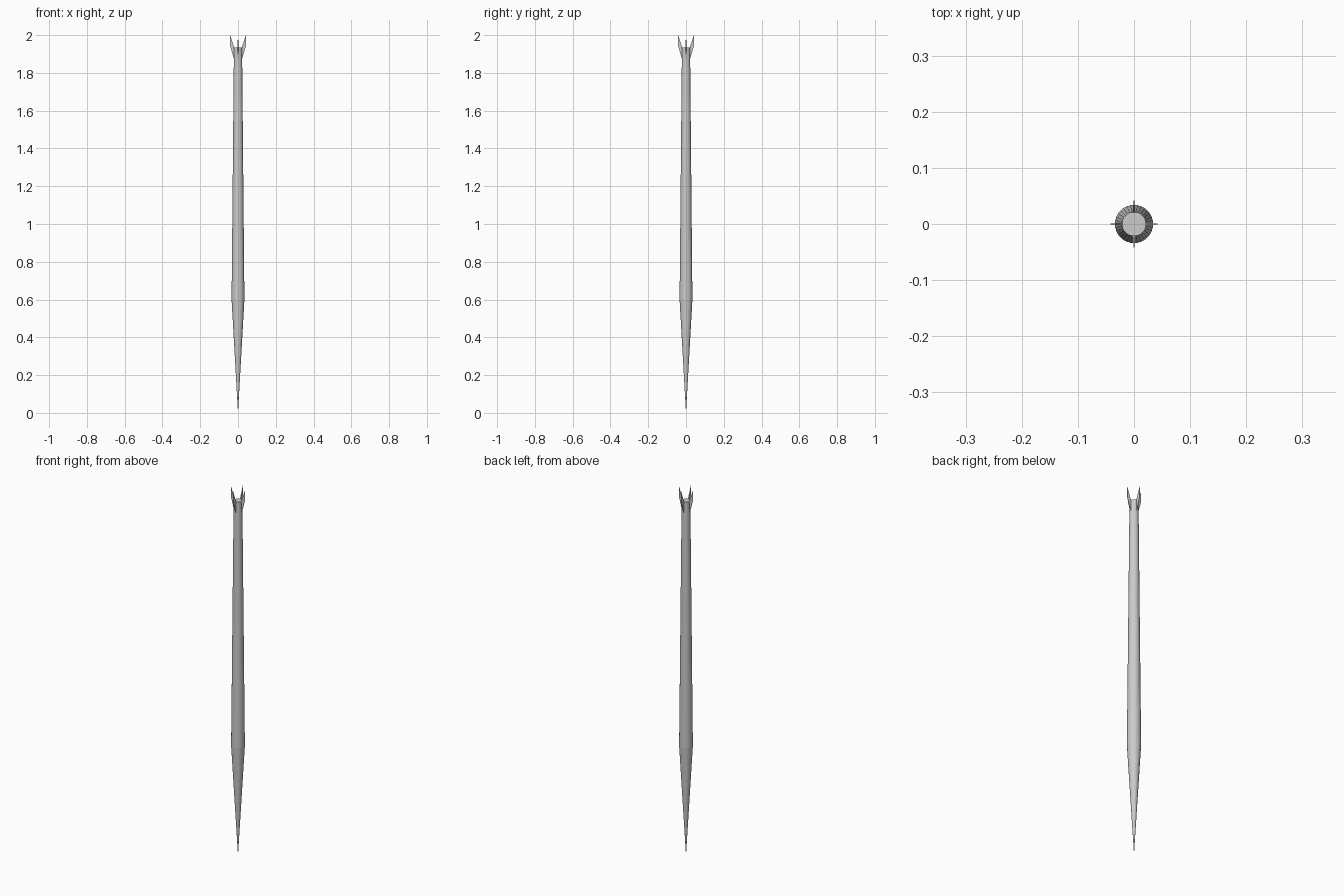
import bpy, bmesh, math
from mathutils import Matrix

if "Cube" in bpy.data.objects:
    bpy.data.objects.remove(bpy.data.objects["Cube"])

SIDES = 32


def finish(name, bm):
    bmesh.ops.recalc_face_normals(bm, faces=bm.faces[:])
    mesh = bpy.data.meshes.new(name)
    bm.to_mesh(mesh)
    bm.free()
    obj = bpy.data.objects.new(name, mesh)
    bpy.context.collection.objects.link(obj)
    return obj


# Body: long pointed nose, then a shaft narrowing gently to a flat tail
bm = bmesh.new()
rings = []
for r, z in [(0.034, 0.60), (0.0215, 1.935)]:
    rings.append([bm.verts.new((r * math.cos(a), r * math.sin(a), z))
                  for a in (2 * math.pi * i / SIDES for i in range(SIDES))])
tip = bm.verts.new((0, 0, 0))
for i in range(SIDES):
    j = (i + 1) % SIDES
    bm.faces.new((tip, rings[0][j], rings[0][i]))
    bm.faces.new((rings[0][i], rings[0][j], rings[1][j], rings[1][i]))
bm.faces.new(rings[1])
finish("shaft_body", bm)

# Tail fins: swept blades, thick at the root and thin at the outer edge
FIN = [(0.0205, 1.87, 0.0025), (0.042, 1.945, 0.0006),
       (0.042, 2.0, 0.0006), (0.0205, 1.935, 0.0025)]
for k in range(4):
    bm = bmesh.new()
    left = [bm.verts.new((x, -t, z)) for x, z, t in FIN]
    right = [bm.verts.new((x, t, z)) for x, z, t in FIN]
    bm.faces.new(left)
    bm.faces.new(right[::-1])
    for i in range(4):
        j = (i + 1) % 4
        bm.faces.new((left[i], right[i], right[j], left[j]))
    bm.transform(Matrix.Rotation(k * math.pi / 2, 4, 'Z'))
    finish(f"tail_fin_{k + 1}", bm)
